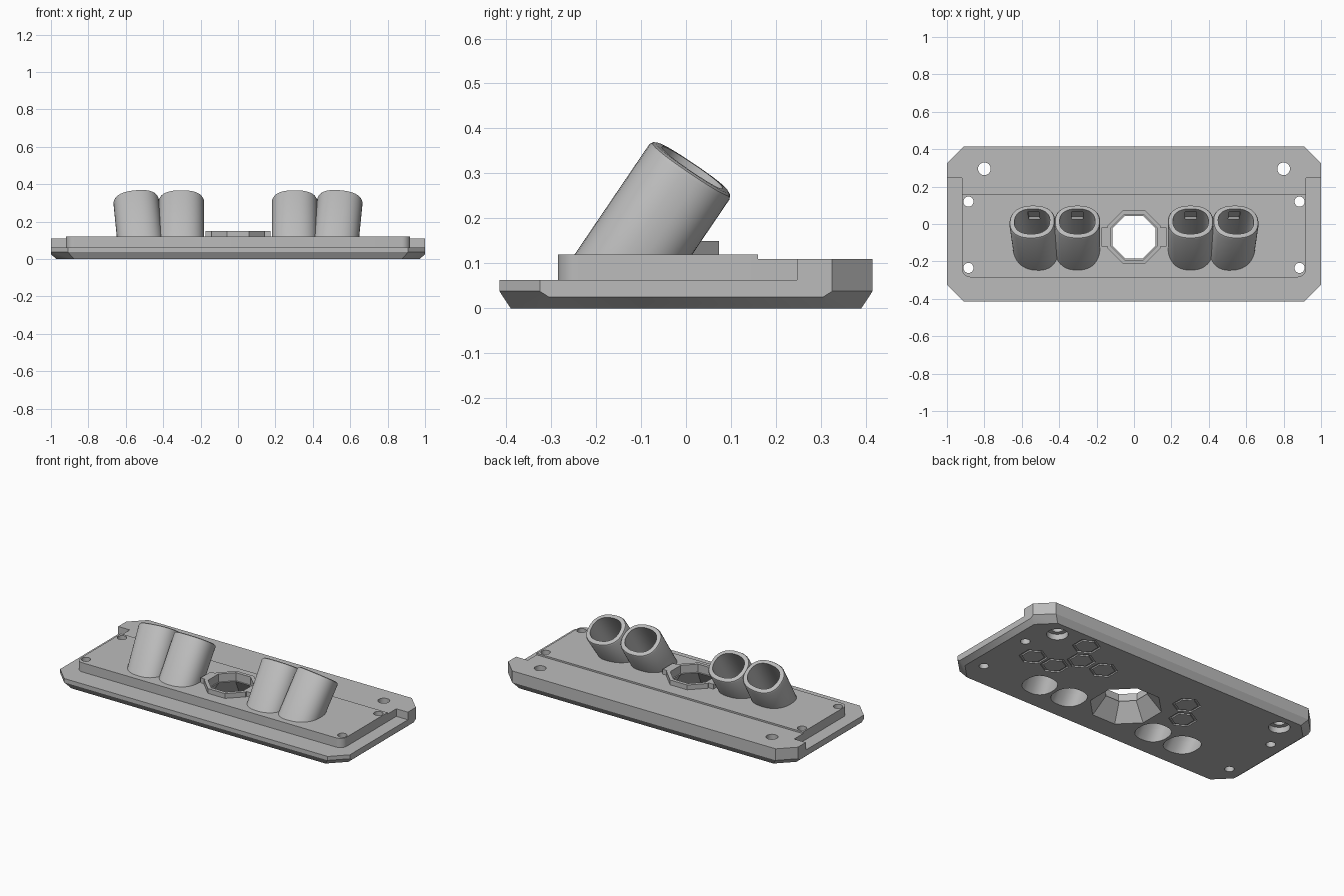
import bpy, bmesh
from math import pi, cos, sin, radians, copysign
from mathutils import Matrix, Vector

cube = bpy.data.objects.get("Cube")
if cube:
    bpy.data.objects.remove(cube, do_unlink=True)

grey = bpy.data.materials.new("plain grey")
grey.use_nodes = True
grey.diffuse_color = (0.5, 0.5, 0.5, 1)
grey.node_tree.nodes["Principled BSDF"].inputs["Base Color"].default_value = (0.5, 0.5, 0.5, 1)


def finish(name, bm):
    bmesh.ops.recalc_face_normals(bm, faces=bm.faces)
    mesh = bpy.data.meshes.new(name)
    bm.to_mesh(mesh)
    bm.free()
    mesh.materials.append(grey)
    ob = bpy.data.objects.new(name, mesh)
    bpy.context.collection.objects.link(ob)
    return ob


def loft(bm, rings):
    """Closed solid through rings of equal point count."""
    loops = [[bm.verts.new(p) for p in ring] for ring in rings]
    n = len(loops[0])
    for a, b in zip(loops, loops[1:]):
        for i in range(n):
            j = (i + 1) % n
            bm.faces.new((a[i], a[j], b[j], b[i]))
    bm.faces.new(loops[0])
    bm.faces.new(loops[-1])


def prism(name, outline, z0, z1):
    bm = bmesh.new()
    loft(bm, [[(x, y, z) for x, y in outline] for z in (z0, z1)])
    return finish(name, bm)


def cone(name, x, y, z0, z1, r0, r1, n=32, turn=0.0):
    bm = bmesh.new()
    angles = [turn + 2 * pi * i / n for i in range(n)]
    loft(bm, [[(x + r * cos(a), y + r * sin(a), z) for a in angles]
              for r, z in ((r0, z0), (r1, z1))])
    return finish(name, bm)


def octagon(name, flat0, flat1, z0, z1):
    k = cos(pi / 8)
    return cone(name, 0, -0.07, z0, z1, flat0 / k, flat1 / k, 8, pi / 8)


def oval(hx, hy, z, n=48, power=0.85):
    ring = []
    for i in range(n):
        c, s = cos(2 * pi * i / n), sin(2 * pi * i / n)
        ring.append((hx * copysign(abs(c) ** power, c), hy * copysign(abs(s) ** power, s), z))
    return ring


def combine(part, others, operation="DIFFERENCE"):
    bpy.context.view_layer.objects.active = part
    for other in others:
        mod = part.modifiers.new("combine", "BOOLEAN")
        mod.operation = operation
        mod.solver = "EXACT"
        mod.object = other
        bpy.ops.object.modifier_apply(modifier=mod.name)


def mirrored(half):
    return half + [(-x, y) for x, y in reversed(half)]


# Base plate with clipped corners and a chamfered underside
bm = bmesh.new()
corner = [(0.97, 0.297, 0), (0.877, 0.39, 0), (1, 0.305, 0.025), (1, 0.325, 0.038),
          (0.91, 0.415, 0.038), (1, 0.325, 0.0625), (0.91, 0.415, 0.0625)]
for sx in (-1, 1):
    for sy in (-1, 1):
        for x, y, z in corner:
            bm.verts.new((sx * x, sy * y, z))
bmesh.ops.convex_hull(bm, input=bm.verts)
bmesh.ops.dissolve_limit(bm, angle_limit=radians(1), verts=bm.verts, edges=bm.edges)
plate = finish("base_plate", bm)

# Raised deck with rounded front corners
r = 0.045
arc = [(0.92 - r + r * sin(a), -0.285 + r - r * cos(a)) for a in [pi / 2 * i / 8 for i in range(9)]]
deck = prism("raised_deck", mirrored(arc + [(0.92, 0.16)]), 0.0625, 0.12)

# Lower rear deck with full-width ears
rear = prism("rear_deck", mirrored([(0.92, 0.16), (0.92, 0.247), (1, 0.247),
                                    (1, 0.325), (0.91, 0.415)]), 0.0625, 0.11)

# Collar with side tabs around the central opening
collar = octagon("center_collar", 0.143, 0.143, 0.1, 0.15)
tabs = prism("collar_tabs", mirrored([(0.175, -0.12), (0.175, -0.02)]), 0.1, 0.15)
combine(collar, [tabs], "UNION")

# Central opening: flared below, straight seat above
opening = [octagon("funnel_cutter", 0.198, 0.11, -0.01, 0.105),
           octagon("seat_cutter", 0.122, 0.122, 0.1, 0.2)]

# Screw holes
small_holes, large_holes = [], []
for side in (-1, 1):
    for y in (0.12, -0.235):
        small_holes.append(cone("hole_cutter", side * 0.885, y, -0.1, 0.2, 0.027, 0.027))
    large_holes.append(cone("hole_cutter", side * 0.8, 0.295, -0.1, 0.2, 0.034, 0.034))
    large_holes.append(cone("bore_cutter", side * 0.8, 0.295, -0.1, 0.035, 0.06, 0.06))

# Leaning oval sockets, two on each side
sockets, bores, pockets = [], [], []
for side, label in ((-1, "right"), (1, "left")):
    for x, lean, place in ((0.303, 0.0, "inner"), (0.545, 0.1, "outer")):
        frame = (Matrix.Translation((side * x, 0.014, 0.313))
                 @ Matrix.Rotation(side * lean, 4, "Y") @ Matrix.Rotation(radians(-34), 4, "X"))
        bm = bmesh.new()
        loft(bm, [oval(0.122, 0.108, -0.5), oval(0.122, 0.108, -0.012),
                  oval(0.118, 0.104, -0.004), oval(0.11, 0.096, 0)])
        bm.transform(frame)
        cut = bmesh.ops.bisect_plane(bm, geom=bm.verts[:] + bm.edges[:] + bm.faces[:],
                                     plane_co=Vector((0, 0, 0.065)), plane_no=Vector((0, 0, -1)),
                                     clear_outer=True)
        rim = [g for g in cut["geom_cut"] if isinstance(g, bmesh.types.BMEdge)]
        bmesh.ops.edgeloop_fill(bm, edges=rim)
        sockets.append(finish(f"{label}_{place}_socket", bm))

        bm = bmesh.new()
        loft(bm, [oval(0.095, 0.081, z) for z in (-0.6, 0.1)])
        bm.transform(frame)
        bores.append(finish("socket_bore_cutter", bm))

        # Small pocket in the rear inner wall
        bm = bmesh.new()
        bmesh.ops.create_cube(bm, size=1, matrix=frame @ Matrix.Translation((0, 0.075, -0.06))
                              @ Matrix.Diagonal((0.06, 0.036, 0.07, 1)))
        pockets.append(finish("pocket_cutter", bm))

# Hexagonal grooves under the plate
grooves = []
for x, y in ((0.59, 0.295), (0.744, 0.02), (0.59, 0.02), (0.511, 0.155),
             (0.35, 0.155), (-0.25, 0.155), (-0.335, 0.02)):
    ring = cone("groove_cutter", x, y, -0.02, 0.008, 0.08, 0.08, 6, pi / 6)
    core = cone("groove_core", x, y, -0.05, 0.05, 0.064, 0.064, 6, pi / 6)
    combine(ring, [core])
    bpy.data.objects.remove(core, do_unlink=True)
    grooves.append(ring)

# Cut every part
combine(plate, small_holes + large_holes + opening + bores + grooves)
combine(deck, small_holes + opening + bores)
combine(rear, large_holes)
combine(collar, opening)
for socket in sockets:
    combine(socket, bores + pockets)

for helper in [tabs] + opening + small_holes + large_holes + bores + pockets + grooves:
    bpy.data.objects.remove(helper, do_unlink=True)

# Smooth round walls, crisp edges
bpy.ops.object.select_all(action="DESELECT")
for part in [plate, deck, rear, collar] + sockets:
    part.select_set(True)
    bpy.context.view_layer.objects.active = part
    bpy.ops.object.shade_smooth_by_angle(angle=radians(30))
    part.select_set(False)
